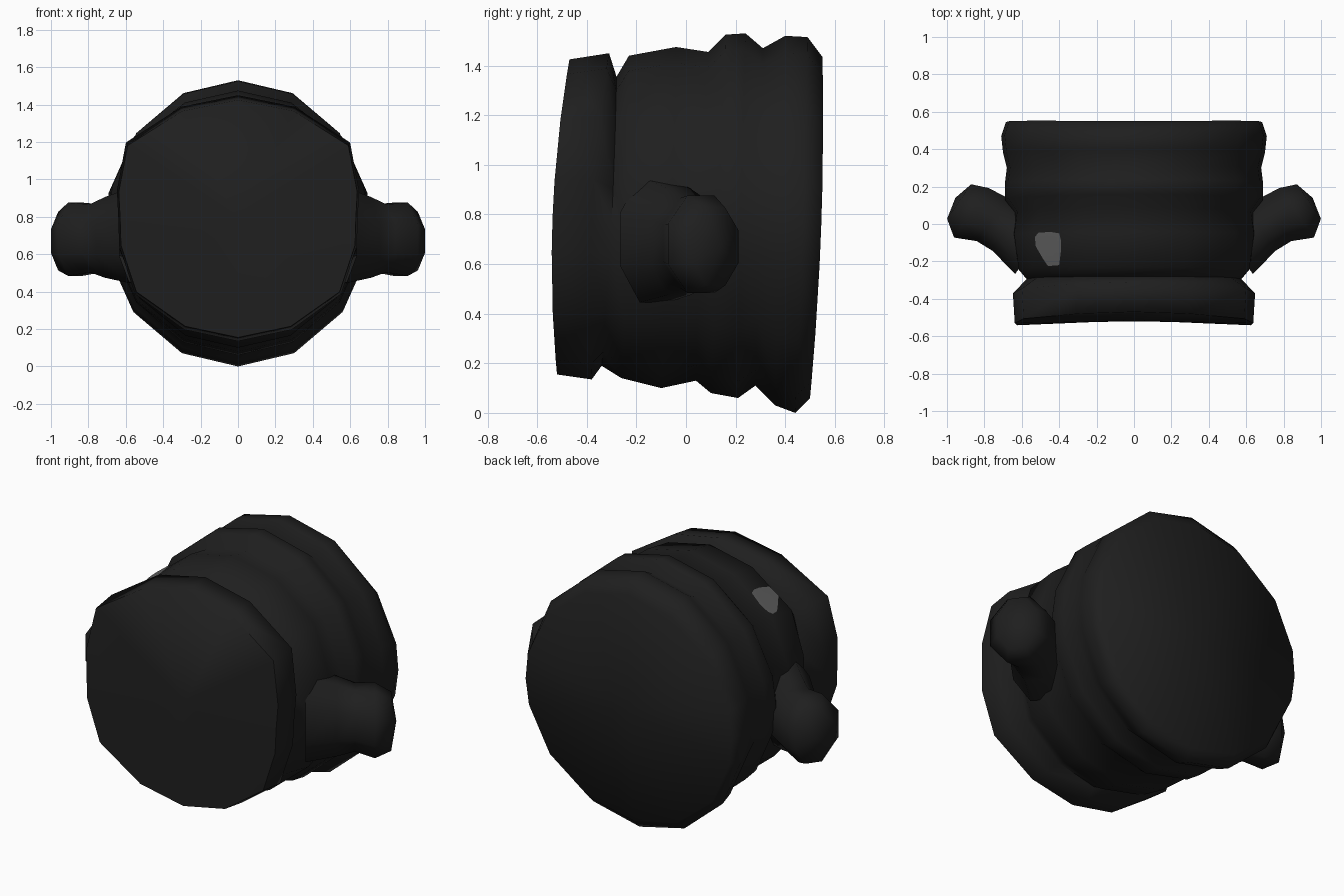
import bpy, bmesh
from math import sin, cos, radians, pi
from mathutils import Vector
from mathutils.bvhtree import BVHTree

cube = bpy.data.objects.get("Cube")
if cube:
    bpy.data.objects.remove(cube)


def make_material(name, value):
    mat = bpy.data.materials.new(name)
    mat.use_nodes = True
    color = (value, value, value, 1)
    mat.diffuse_color = color
    mat.node_tree.nodes["Principled BSDF"].inputs["Base Color"].default_value = color
    return mat


def finish(name, bm, mat):
    mesh = bpy.data.meshes.new(name)
    bm.to_mesh(mesh)
    bm.free()
    mesh.materials.append(mat)
    obj = bpy.data.objects.new(name, mesh)
    bpy.context.collection.objects.link(obj)
    bpy.ops.object.select_all(action="DESELECT")
    obj.select_set(True)
    bpy.context.view_layer.objects.active = obj
    bpy.ops.object.shade_smooth_by_angle(angle=radians(80))


def loft(rings, tips):
    """Bridge closed rings of points and close each end with a fan to its tip."""
    bm = bmesh.new()
    loops = [[bm.verts.new(p) for p in ring] for ring in rings]
    count = len(loops[0])
    for a, b in zip(loops, loops[1:]):
        for i in range(count):
            j = (i + 1) % count
            bm.faces.new((a[i], a[j], b[j], b[i]))
    for loop, tip in zip((loops[0], loops[-1]), tips):
        if tip is None:
            continue
        centre = bm.verts.new(tip)
        for i in range(count):
            bm.faces.new((loop[i], loop[(i + 1) % count], centre))
    bmesh.ops.recalc_face_normals(bm, faces=bm.faces)
    bm.normal_update()
    return bm


black = make_material("soft black", 0.0135)
grey = make_material("worn grey", 0.12)

# Ribbed barrel: (top y, top z, side y, half width, bottom y, bottom z)
ribs = [
    (-.47, 1.425, -.538, .63, -.52, .155),
    (-.31, 1.45, -.38, .64, -.38, .135),
    (-.28, 1.355, -.3, .57, -.34, .19),
    (-.23, 1.44, -.24, .62, -.26, .14),
    (-.04, 1.475, -.06, .65, -.1, .1),
    (.09, 1.455, .06, .64, .04, .13),
    (.16, 1.525, .13, .69, .1, .08),
    (.24, 1.53, .22, .69, .21, .06),
    (.31, 1.47, .3, .68, .28, .11),
    (.4, 1.52, .38, .7, .36, .03),
    (.49, 1.515, .47, .71, .44, 0),
    (.55, 1.435, .545, .685, .5, .06),
]
half = [0, 25, 52, 77, 90, 103, 128, 155]
angles = [radians(a) for a in half + [a + 180 for a in half]]


def rib_ring(square, top_y, top_z, side_y, width, low_y, low_z):
    """Ring with squarer shoulders, strongest in the upper half."""
    ring = []
    for a in angles:
        c = cos(a)
        y = side_y + (top_y - low_y) / 2 * c + ((top_y + low_y) / 2 - side_y) * c * c
        z = (top_z + low_z) / 2 + (top_z - low_z) / 2 * c
        shoulder = square * sin(2 * a) ** 2 * (1 if c > 0 else .5)
        ring.append((width * sin(a) * (1 + shoulder), y, z))
    return ring


rings = [rib_ring(max(0, min(.2, .26 - .05 * i)), *rib) for i, rib in enumerate(ribs)]
bm = loft(rings, [(0, -.515, .77), (0, .54, .75)])
surface = BVHTree.FromBMesh(bm)
finish("barrel", bm, black)

# Knobbed side handles: (x, y, z, half width, half height)
stations = [
    (.54, -.13, .7, .17, .26),
    (.68, -.03, .69, .14, .22),
    (.76, .025, .685, .145, .185),
    (.87, .06, .68, .165, .2),
    (.935, .12, .67, .115, .16),
]
across = Vector((.57, -.82, 0))
for name, side in (("left_handle", 1), ("right_handle", -1)):
    rings = []
    for x, y, z, wide, high in stations:
        ring = []
        for i in range(8):
            a = pi / 8 + i * pi / 4
            p = Vector((x, y, z)) + across * (wide * 1.06 * cos(a))
            ring.append((side * p.x, p.y, z + high * 1.06 * sin(a)))
        rings.append(ring)
    finish(name, loft(rings, [None, (side * .955, .14, .67)]), black)

# Worn patch draped onto the upper right of the barrel
outline = [(-.53, -.07), (-.51, -.045), (-.46, -.04), (-.4, -.05), (-.39, -.09),
           (-.39, -.14), (-.4, -.22), (-.46, -.225), (-.49, -.18), (-.525, -.12)]
middle = Vector((-.46, -.13))


def drape(x, y):
    hit = surface.ray_cast(Vector((x, y, 3)), Vector((0, 0, -1)))[0]
    return hit + Vector((0, 0, .008))


rings = []
for step in range(8, 0, -1):
    flat = [middle.lerp(Vector(p), step / 8) for p in outline]
    rings.append([drape(p.x, p.y) for p in flat])
bm = loft(rings, [None, drape(middle.x, middle.y)])
bmesh.ops.reverse_faces(bm, faces=[f for f in bm.faces if f.normal.z < 0])
finish("worn_patch", bm, grey)
